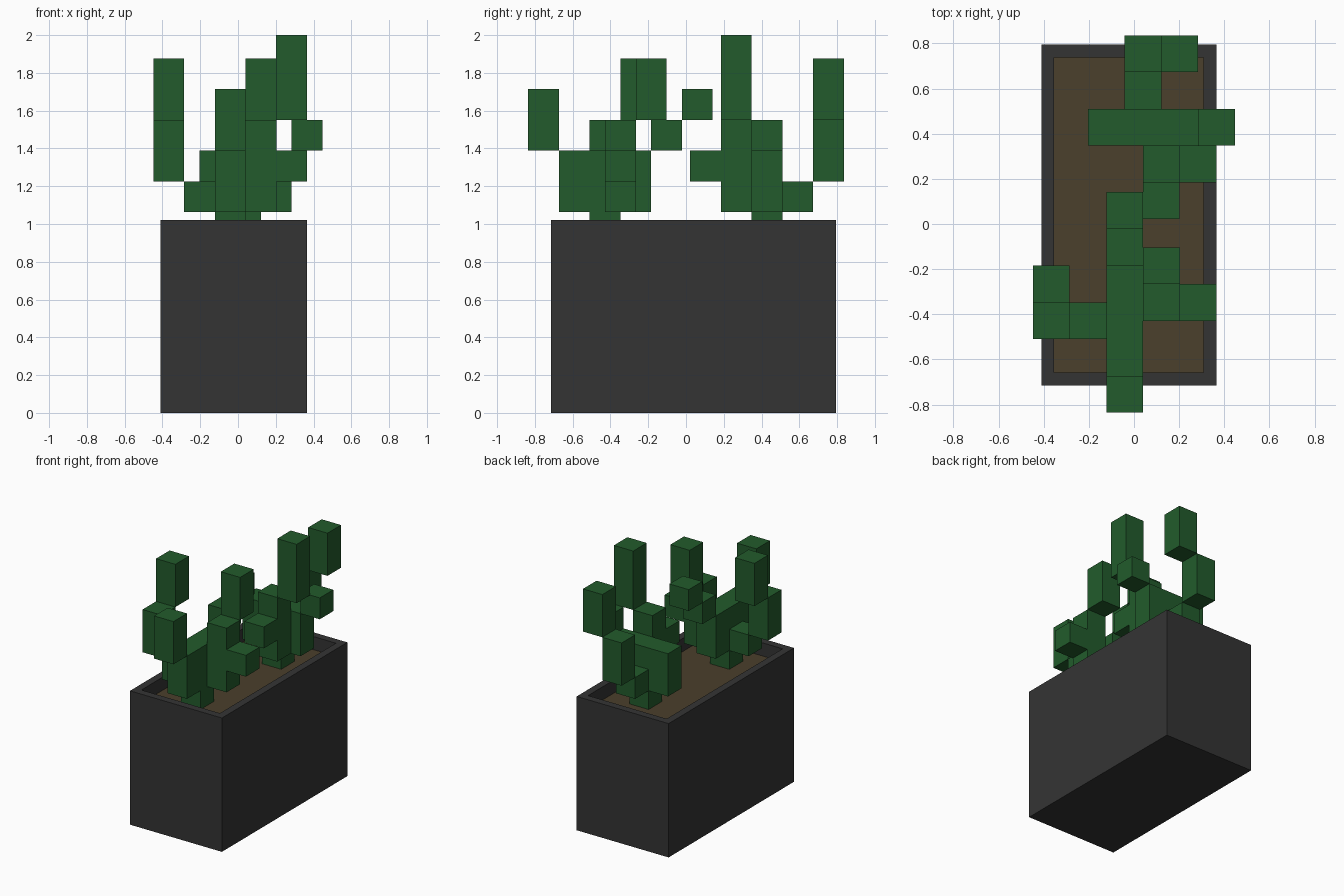
import bpy
import bmesh
from mathutils import Matrix, Vector

if "Cube" in bpy.data.objects:
    bpy.data.objects.remove(bpy.data.objects["Cube"], do_unlink=True)


def material(name, rgb):
    mat = bpy.data.materials.new(name)
    mat.use_nodes = True
    mat.diffuse_color = (*rgb, 1)
    mat.node_tree.nodes["Principled BSDF"].inputs["Base Color"].default_value = (*rgb, 1)
    return mat


GREEN = material("leaf green", (0.016, 0.105, 0.025))
CHARCOAL = material("charcoal pot", (0.034, 0.034, 0.034))
SOIL = material("brown soil", (0.069, 0.050, 0.025))


def add_box(bm, lo, hi):
    lo, hi = Vector(lo), Vector(hi)
    mat = Matrix.Translation((lo + hi) / 2) @ Matrix.Diagonal((*(hi - lo), 1))
    bmesh.ops.create_cube(bm, size=1, matrix=mat)


def finish(bm, name, mats):
    bm.normal_update()
    mesh = bpy.data.meshes.new(name)
    bm.to_mesh(mesh)
    bm.free()
    for m in mats:
        mesh.materials.append(m)
    obj = bpy.data.objects.new(name, mesh)
    bpy.context.collection.objects.link(obj)
    return obj


# Planter: a box with an inset rim, sunk to a soil floor
RIM, SOIL_Z = 1.02, 0.92
bm = bmesh.new()
add_box(bm, (-0.41, -0.715, 0), (0.365, 0.795, RIM))
bm.normal_update()
top = max(bm.faces, key=lambda f: f.calc_center_median().z)
bmesh.ops.inset_region(bm, faces=[top], thickness=0.08)
floor = bmesh.ops.extrude_discrete_faces(bm, faces=[top])["faces"][0]
bmesh.ops.translate(bm, verts=floor.verts, vec=(0, 0, SOIL_Z - RIM))
floor.material_index = 1
finish(bm, "planter", [CHARCOAL, SOIL])

# Plants: square segments on a grid of S, stepping outwards and up from a stem
S, BASE = 0.1628, 1.063


def plant(name, x0, y0, segments):
    """Segments are (x step, y step, bottom step, top step) from the stem."""
    bm = bmesh.new()
    add_box(bm, (x0, y0, SOIL_Z), (x0 + S, y0 + S, BASE))
    for i, j, low, high in segments:
        x, y = x0 + i * S, y0 + j * S
        add_box(bm, (x, y, BASE + low * S), (x + S, y + S, min(2.0, BASE + high * S)))
    finish(bm, name, [GREEN])


plant("front_plant", -0.122, -0.51, [
    (0, 0, 0, 2),                                          # trunk
    (0, -1, 0, 2), (0, -2, 2, 4),                          # front branch
    (-1, 0, 0, 1), (-2, 0, 1, 3), (-2, 1, 3, 5),           # right-hand branch
    (0, 1, 0, 2), (0, 2, 2, 3), (0, 3, 3, 4),              # back branch
    (1, 0.5, 0, 3), (2, 0.5, 1, 2), (1, 1.5, 3, 5),        # left-hand branch
])
plant("back_plant", -0.042, 0.347, [
    (0, 0, 0, 2),                                          # trunk
    (-1, 0, 0, 2),                                         # right-hand branch
    (1, 0, 0, 2), (2, 0, 2, 3),                            # left-hand branch
    (0, 1, 0, 1), (0, 2, 1, 3), (1, 2, 3, 5),              # back branch
    (0.5, -1, 0, 3), (0.5, -2, 1, 2), (1.5, -1, 3, 6),     # front branch
])
